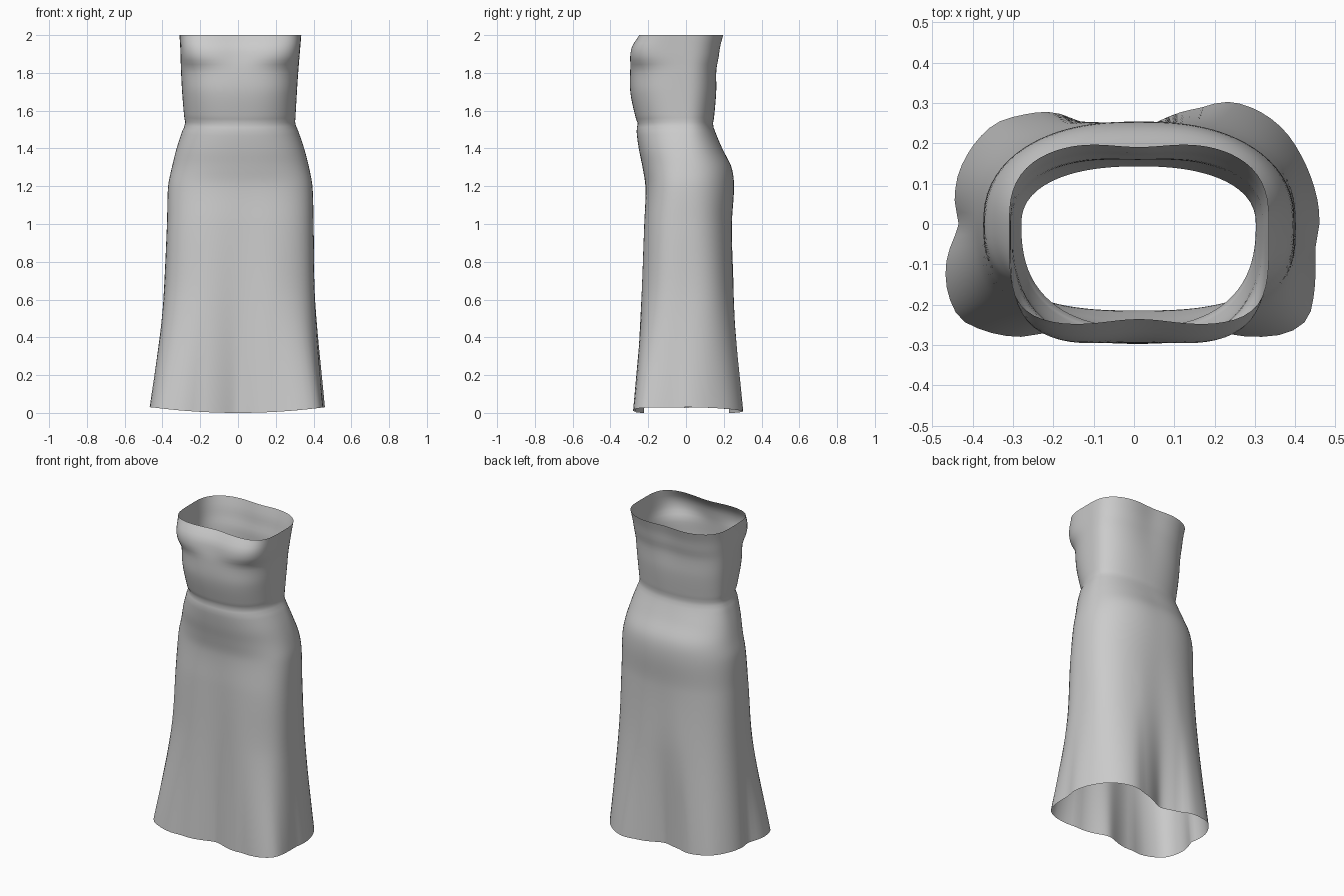
import bpy, bmesh, math

if "Cube" in bpy.data.objects:
    bpy.data.objects.remove(bpy.data.objects["Cube"])

SEG, ROWS = 96, 90

# Key sections: z, left x, right x, front y, back y, front/back squareness, front/back centre dent
SECTIONS = [
    (0.60, -.395, .408, -.243, .262, 3.2, 2.6, .022, .015),
    (1.00, -.376, .400, -.226, .246, 2.9, 2.4, .008, .003),
    (1.20, -.370, .394, -.215, .256, 2.6, 2.3, .0, .002),
    (1.30, -.350, .376, -.230, .244, 2.4, 2.3, .0, .003),
    (1.40, -.325, .350, -.250, .195, 2.4, 2.3, .0, .003),
    (1.50, -.292, .316, -.262, .150, 2.4, 2.3, .0, .0),
    (1.53, -.279, .303, -.255, .143, 2.4, 2.3, .0, .0),
    (1.56, -.284, .304, -.266, .148, 2.5, 2.3, .0, .0),
    (1.70, -.296, .312, -.295, .163, 2.7, 2.4, .0, .003),
    (1.82, -.302, .320, -.297, .168, 2.8, 2.5, .002, .008),
    (1.88, -.304, .325, -.302, .180, 3.7, 2.6, .013, .010),
    (1.94, -.306, .330, -.290, .190, 4.2, 2.7, .015, .013),
    (2.00, -.310, .335, -.252, .206, 4.6, 2.8, .016, .015),
]
# Wavy hem outline, anticlockwise from the right
HEM = [(.46, 0), (.455, .06), (.42, .16), (.37, .235), (.30, .285), (.23, .303), (.15, .285),
       (0, .228), (-.12, .25), (-.2, .277), (-.28, .27), (-.35, .245), (-.43, .14), (-.445, .05),
       (-.435, 0), (-.465, -.09), (-.463, -.165), (-.43, -.235), (-.37, -.265), (-.29, -.28),
       (-.2, -.268), (0, -.222), (.2, -.268), (.29, -.28), (.38, -.27), (.43, -.235),
       (.448, -.16), (.45, -.06)]


def smooth(xs, ys, x):
    """Smooth curve through the given points."""
    k = 0
    while k < len(xs) - 2 and x > xs[k + 1]:
        k += 1

    def slope(i):
        a, b = max(i - 1, 0), min(i + 1, len(xs) - 1)
        return (ys[b] - ys[a]) / (xs[b] - xs[a])
    h = xs[k + 1] - xs[k]
    t = (x - xs[k]) / h
    return (ys[k] * (2*t**3 - 3*t*t + 1) + ys[k + 1] * (3*t*t - 2*t**3)
            + h * (slope(k) * (t**3 - 2*t*t + t) + slope(k + 1) * (t**3 - t*t)))


def section_point(sec, ang):
    z, xl, xr, yf, yb, nf, nb, df, db = sec
    c, s = math.cos(ang), math.sin(ang)
    cx, a = (xl + xr) / 2, (xr - xl) / 2
    b, n, d = (yb, nb, db) if s > 0 else (-yf, nf, df)
    # blend squareness so the side seam stays smooth
    r = (abs(c / a)**n + abs(s / b)**n)**(-1 / n)
    x, y = r * c, r * s
    y -= d * math.exp(-(x / .11)**2) * (1 if s > 0 else -1) * min(1, abs(s) * 2)
    return x + cx, y


# Hem radius as a periodic function of angle
polar = sorted((math.atan2(y, x) % math.tau, math.hypot(x, y)) for x, y in HEM)
polar = ([(a - math.tau, r) for a, r in polar[-3:]] + polar
         + [(a + math.tau, r) for a, r in polar[:3]])
hem_a, hem_r = zip(*polar)

# Dress: loft one column at a time from hem to neckline
bm = bmesh.new()
cols = []
for i in range(SEG):
    ang = math.tau * i / SEG
    r = smooth(hem_a, hem_r, ang)
    hx, hy = r * math.cos(ang), r * math.sin(ang)
    pts = [section_point(s, ang) for s in SECTIONS]
    hem_z = .03 * min(1, (hx / .46)**2)
    zs = [hem_z] + [s[0] for s in SECTIONS]
    xs = [hx] + [p[0] for p in pts]
    ys = [hy] + [p[1] for p in pts]
    col = []
    for j in range(ROWS + 1):
        z = hem_z + (2 - hem_z) * j / ROWS
        col.append(bm.verts.new((smooth(zs, xs, z), smooth(zs, ys, z), z)))
    cols.append(col)
for i in range(SEG):
    p, q = cols[i], cols[(i + 1) % SEG]
    for j in range(ROWS):
        bm.faces.new((p[j], q[j], q[j + 1], p[j + 1])).smooth = True

mesh = bpy.data.meshes.new("dress")
bm.to_mesh(mesh)
bm.free()
dress = bpy.data.objects.new("dress", mesh)
bpy.context.collection.objects.link(dress)
